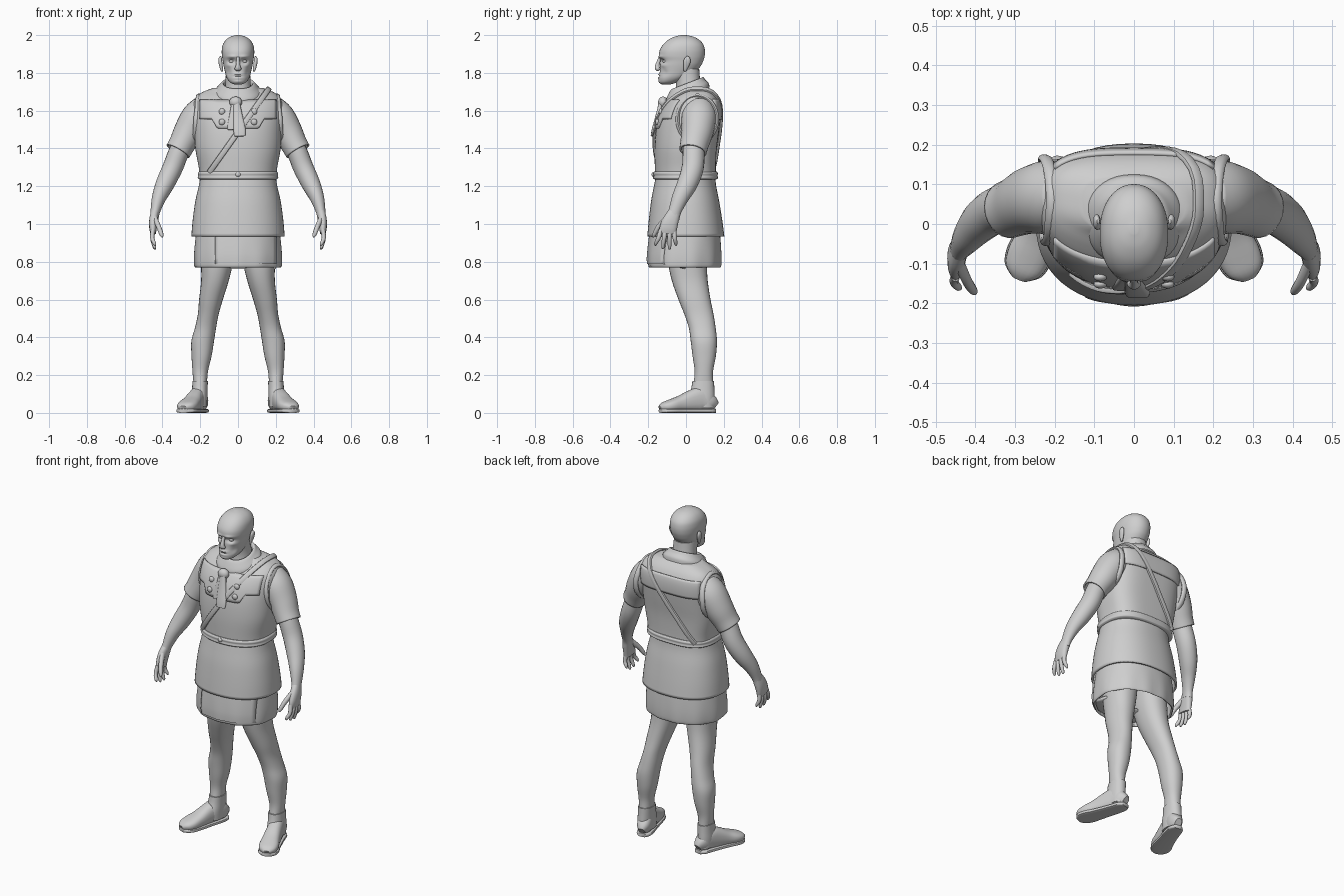
import bpy, math
from mathutils import Vector
from mathutils.bvhtree import BVHTree

clay = bpy.data.materials.new("light_grey")
clay.diffuse_color = (0.62, 0.62, 0.62, 1)


def make(name, verts, faces, mirror=False, thick=0.0, offset=-1.0, angle=50):
    me = bpy.data.meshes.new(name)
    me.from_pydata([tuple(v) for v in verts], [], faces)
    me.materials.append(clay)
    ob = bpy.data.objects.new(name, me)
    bpy.context.collection.objects.link(ob)
    bpy.ops.object.select_all(action='DESELECT')
    ob.select_set(True)
    bpy.context.view_layer.objects.active = ob
    bpy.ops.object.mode_set(mode='EDIT')
    bpy.ops.mesh.select_all(action='SELECT')
    bpy.ops.mesh.normals_make_consistent(inside=False)
    bpy.ops.object.mode_set(mode='OBJECT')
    bpy.ops.object.shade_smooth_by_angle(angle=math.radians(angle))
    if thick:
        m = ob.modifiers.new("thickness", 'SOLIDIFY')
        m.thickness, m.offset = thick, offset
    if mirror:
        ob.modifiers.new("mirror", 'MIRROR')
    return ob


def smooth(rows, k):
    """Catmull-Rom resampling of rows of numbers."""
    out = []
    for i in range(len(rows) - 1):
        p = [rows[max(0, min(len(rows) - 1, i + j))] for j in (-1, 0, 1, 2)]
        for s in range(k):
            t = s / k
            out.append([b + .5 * t * (c - a + t * (2*a - 5*b + 4*c - d + t * (3*(b - c) + d - a)))
                        for a, b, c, d in zip(*p)])
    return out + [list(rows[-1])]


def sp(v, e):
    return math.copysign(abs(v) ** (2 / e), v)


def skin(name, secs, caps=True, loop=False, **kw):
    n, m = len(secs[0]), len(secs)
    faces = [(i*n + j, i*n + (j+1) % n, (i+1) % m*n + (j+1) % n, (i+1) % m*n + j)
             for i in range(m if loop else m - 1) for j in range(n)]
    if caps and not loop:
        faces += [tuple(range(n)), tuple(range((m-1)*n, m*n))]
    return make(name, [p for s in secs for p in s], faces, **kw)


def stack(name, rings, n=40, k=4, ef=2.2, eb=2.2, tilt=0.0, warp=None, **kw):
    """Horizontal rings: z, half width, front y, back y, centre x."""
    secs = []
    for z, rx, yf, yb, cx in smooth([tuple(r) + (0,) * (5 - len(r)) for r in rings], k):
        cy, ry, sec = (yf + yb) / 2, (yb - yf) / 2, []
        for j in range(n):
            a = 2 * math.pi * j / n
            e = ef if math.sin(a) < 0 else eb
            y = cy + ry * sp(math.sin(a), e)
            p = Vector((cx + rx * sp(math.cos(a), e), y, z + tilt * y))
            sec.append(warp(p) if warp else p)
        secs.append(sec)
    return skin(name, secs, **kw)


def tube(name, pts, ref=(1, 0, 0), n=16, k=4, e=2.0, loop=False, **kw):
    """Swept rings: x, y, z, radius along ref, radius across."""
    rows = smooth(pts, k) if k > 1 else pts
    secs, m = [], len(rows)
    for i, r in enumerate(rows):
        a, b = (rows[i-1], rows[(i+1) % m]) if loop else (rows[max(i-1, 0)], rows[min(i+1, m-1)])
        t = (Vector(b[:3]) - Vector(a[:3])).normalized()
        u = Vector(ref)
        u = (u - t * u.dot(t)).normalized()
        v = t.cross(u)
        secs.append([Vector(r[:3]) + u * r[3] * sp(math.cos(q), e) + v * r[4] * sp(math.sin(q), e)
                     for q in (2 * math.pi * j / n for j in range(n))])
    return skin(name, secs, loop=loop, **kw)


def ball(name, c, r, mirror=False):
    rings = [(c[2] + r[2] * math.sin(a), max(.0005, r[0] * math.cos(a)), c[1] - max(.0005, r[1] * math.cos(a)),
              c[1] + max(.0005, r[1] * math.cos(a)), c[0]) for a in (math.pi * (i / 8 - .5) for i in range(9))]
    return stack(name, rings, n=16, k=1, ef=2, eb=2, mirror=mirror)


def tree(ob):
    return BVHTree.FromPolygons([v.co for v in ob.data.vertices], [tuple(p.vertices) for p in ob.data.polygons])


def plate(name, bvh, xs, low, high, side, thick=.012):
    """Cloth panel projected on a surface from the front (-1) or back (1)."""
    verts, rows = [], 8
    for x in xs:
        lo, hi, last = low(x), high(x), 0
        for i in range(rows + 1):
            z = lo + (hi - lo) * i / rows
            hit = bvh.ray_cast(Vector((x, side, z)), Vector((0, -side, 0)))[0]
            last = hit.y if hit else last
            verts.append((x, last + side * .003, z))
    q = rows + 1
    faces = [(c*q + i, c*q + i + 1, c*q + q + i + 1, c*q + q + i)
             for c in range(len(xs) - 1) for i in range(rows)]
    return make(name, verts, faces, thick=thick, offset=0, angle=35)


def span(a, b, n):
    return [a + (b - a) * i / n for i in range(n + 1)]


# Vest, tunic and skirt
vest = stack("vest", [(1.24, .203, -.163, .158), (1.30, .208, -.165, .158), (1.40, .226, -.166, .163),
                      (1.50, .232, -.158, .176), (1.58, .236, -.138, .184), (1.64, .234, -.105, .18),
                      (1.675, .218, -.07, .165), (1.70, .185, -.04, .145), (1.72, .13, -.03, .12)],
             n=56, ef=2.2, eb=3.2)
stack("tunic", [(.935, .247, -.205, .203), (1.02, .240, -.197, .192), (1.12, .226, -.185, .176),
                (1.20, .208, -.17, .16), (1.25, .200, -.16, .155)], n=56, eb=2.3, caps=False, thick=.012)


def folds(p):
    a = math.atan2(p.y, p.x)
    s = 1 + .012 * math.sin(11 * a) * max(0, (.95 - p.z) / .18)
    return Vector((p.x * s, p.y * s, p.z))


skirt = stack("skirt", [(.77, .226, -.192, .182), (.785, .232, -.198, .188), (.85, .232, -.196, .188),
                        (.95, .222, -.185, .18), (1.0, .21, -.175, .17)],
              n=72, warp=folds, caps=False, thick=.012)
plate("skirt_flap", tree(skirt), span(-.12, .20, 18), lambda x: .768, lambda x: .97, -1)

# Belt with a small knot
stack("belt", [(1.236, .204, -.166, .160), (1.243, .213, -.174, .169), (1.256, .211, -.172, .167),
               (1.268, .213, -.174, .169), (1.278, .206, -.168, .163)], n=56, eb=2.8)
ball("belt_knot", (0, -.174, 1.262), (.014, .008, .012))

# Yokes, buttons, shoulder strap
body = tree(vest)


def step(x):
    a = abs(x)
    return 1.505 if a < .11 else 1.505 + min(1, (a - .11) / .025) * .05


plate("front_yoke", body, span(-.2, .2, 32), step, lambda x: 1.655, -1)
plate("back_yoke", body, span(-.2, .2, 24), lambda x: 1.555, lambda x: 1.66, 1)
for z in (1.595, 1.54):
    y = body.ray_cast(Vector((.085, -1, z)), Vector((0, 1, 0)))[0].y
    ball("buttons", (.085, y - .01, z), (.017, .011, .017), True)

d, c = Vector((.58, 0, .815)), Vector((-.005, .02, 1.48))
strap = []
for deg in range(-66, 247, 6):
    w = Vector((0, -math.cos(math.radians(deg)), 0)) + d * math.sin(math.radians(deg))
    hit = body.ray_cast(c + w, -w)[0]
    if hit and hit.z > 1.26:
        strap.append(tuple(hit + w * .007) + (.015, .008))
tube("shoulder_strap", strap, ref=(.815, 0, -.58), n=10, k=1, e=3)

# Armhole rims
rim = []
for i in range(32):
    a = 2 * math.pi * i / 32
    y, z = .06 + .105 * math.cos(a), 1.555 + .125 * math.sin(a)
    rim.append((.226 + .12 * min(0, y - .0) - .02 * max(0, math.sin(a)), y, z, .016, .011))
tube("armhole_rims", rim, n=10, k=1, loop=True, mirror=True)

# Sleeves, arms, hands
tube("sleeves", [(.17, .07, 1.615, .075, .08), (.215, .068, 1.565, .085, .092), (.26, .06, 1.49, .08, .085),
                 (.295, .045, 1.425, .071, .076), (.318, .036, 1.385, .069, .073)],
     n=24, caps=False, thick=.01, mirror=True)
tube("arms", [(.25, .06, 1.50, .055, .06), (.305, .042, 1.40, .054, .058), (.345, .036, 1.30, .054, .058),
              (.385, .008, 1.215, .05, .054), (.418, -.03, 1.14, .038, .044), (.437, -.058, 1.07, .026, .034),
              (.443, -.07, 1.03, .022, .036)], n=20, mirror=True)
tube("palms", [(.440, -.062, 1.06, .022, .033), (.447, -.08, 1.02, .023, .042), (.45, -.093, .98, .02, .046),
               (.449, -.098, .95, .015, .045)], n=16, e=2.4, mirror=True)
for y0, y1, z1 in ((-.132, -.16, .885), (-.11, -.122, .868), (-.087, -.087, .865), (-.065, -.054, .885)):
    tube("fingers", [(.45, y0, .97, .012, .013), (.454, (y0 + y1) / 2, .925, .011, .012),
                     (.442, y1, z1 + .012, .009, .009), (.438, y1, z1, .003, .003)], n=10, mirror=True)
tube("thumbs", [(.44, -.10, 1.03, .014, .018), (.42, -.145, .985, .013, .014), (.405, -.168, .945, .011, .011),
                (.40, -.175, .93, .004, .004)], n=10, mirror=True)

# Legs
stack("legs", [(.16, .036, .04, .143, .2), (.22, .041, .046, .143, .2), (.30, .053, .035, .158, .193),
               (.38, .06, .025, .164, .187), (.45, .056, .015, .157, .172), (.52, .055, -.008, .146, .158),
               (.60, .063, -.04, .13, .143), (.70, .073, -.075, .115, .122), (.80, .085, -.095, .11, .11),
               (.92, .09, -.1, .11, .1)], n=28, mirror=True)

# Shoes: ankle collar, foot and sole
stack("shoe_collars", [(.03, .04, .02, .15, .203), (.08, .042, .015, .152, .204), (.13, .041, .028, .15, .202),
                       (.17, .041, .034, .149, .2)], n=24, mirror=True)
foot = [(.19, .155, .02, .055), (.195, .13, .038, .09), (.208, .08, .043, .13), (.225, .03, .045, .115),
        (.245, -.03, .05, .085), (.265, -.08, .055, .065), (.28, -.115, .046, .05), (.288, -.135, .022, .032)]
tube("shoes", [(x, y, .006 + h / 2, h / 2, w) for x, y, w, h in foot],
     ref=(0, 0, 1), n=24, e=2.5, mirror=True)
tube("soles", [(x, y, .011, .011, w + .004) for x, y, w, h in foot], ref=(0, 0, 1), n=16, e=4, mirror=True)

# Neck, scarf collar, knot and tails
stack("neck", [(1.64, .09, -.07, .10), (1.70, .072, -.055, .085), (1.76, .066, -.055, .075),
               (1.82, .064, -.08, .07)], n=28)
stack("scarf_collar", [(1.675, .125, -.105, .125), (1.70, .122, -.105, .12), (1.725, .102, -.092, .102),
                       (1.742, .086, -.078, .092), (1.738, .076, -.066, .08), (1.70, .073, -.06, .076)],
      tilt=.38, caps=False)
ball("scarf_knot", (-.012, -.122, 1.645), (.034, .026, .03))
tube("scarf_tails", [(-.015, -.125, 1.65, .018, .012), (-.018, -.145, 1.58, .027, .01),
                     (-.022, -.158, 1.52, .034, .008), (-.022, -.163, 1.50, .032, .006)], n=12, e=3)
tube("scarf_tails", [(-.008, -.13, 1.65, .016, .012), (0, -.152, 1.57, .025, .01),
                     (.008, -.172, 1.50, .032, .009), (.01, -.181, 1.465, .028, .006)], n=12, e=3)

# Head, shaped by soft dents and bumps: x, z, spread x, spread z, push in y
dents = [(.034, 1.862, .016, .012, .016), (.032, 1.886, .022, .007, -.006), (0, 1.792, .022, .005, -.007),
         (0, 1.782, .024, .003, .005), (0, 1.772, .02, .005, -.006), (0, 1.755, .02, .01, -.005),
         (.05, 1.80, .012, .02, .008), (.05, 1.84, .014, .01, -.005)]


def face(p):
    if p.y < -.03:
        w = min(1, (-.03 - p.y) / .05)
        for x, z, sx, sz, push in dents:
            p.y += w * push * math.exp(-((abs(p.x) - x) / sx) ** 2 - ((p.z - z) / sz) ** 2)
    return p


stack("head", [(1.738, .018, -.128, -.085), (1.75, .042, -.14, -.045), (1.775, .06, -.143, .01),
               (1.81, .07, -.138, .055), (1.84, .077, -.137, .08), (1.865, .081, -.136, .092),
               (1.89, .085, -.143, .099), (1.92, .086, -.139, .10), (1.95, .08, -.121, .092),
               (1.975, .064, -.094, .07), (1.992, .039, -.06, .038), (2.0, .01, -.025, 0)],
      n=72, k=6, ef=2.3, eb=2.1, warp=face)
tube("nose", [(0, -.138, 1.882, .009, .008), (0, -.147, 1.855, .01, .01), (0, -.152, 1.835, .013, .013),
              (0, -.15, 1.822, .018, .013), (0, -.142, 1.813, .013, .006)], n=14)
ball("eyes", (.034, -.111, 1.861), (.014, .013, .009), True)
tube("ears", [(.084, -.006, 1.808, .005, .006), (.088, -.002, 1.825, .008, .012), (.093, .004, 1.855, .010, .019),
              (.094, .007, 1.875, .009, .016), (.09, .006, 1.887, .004, .006)], n=14, mirror=True)
